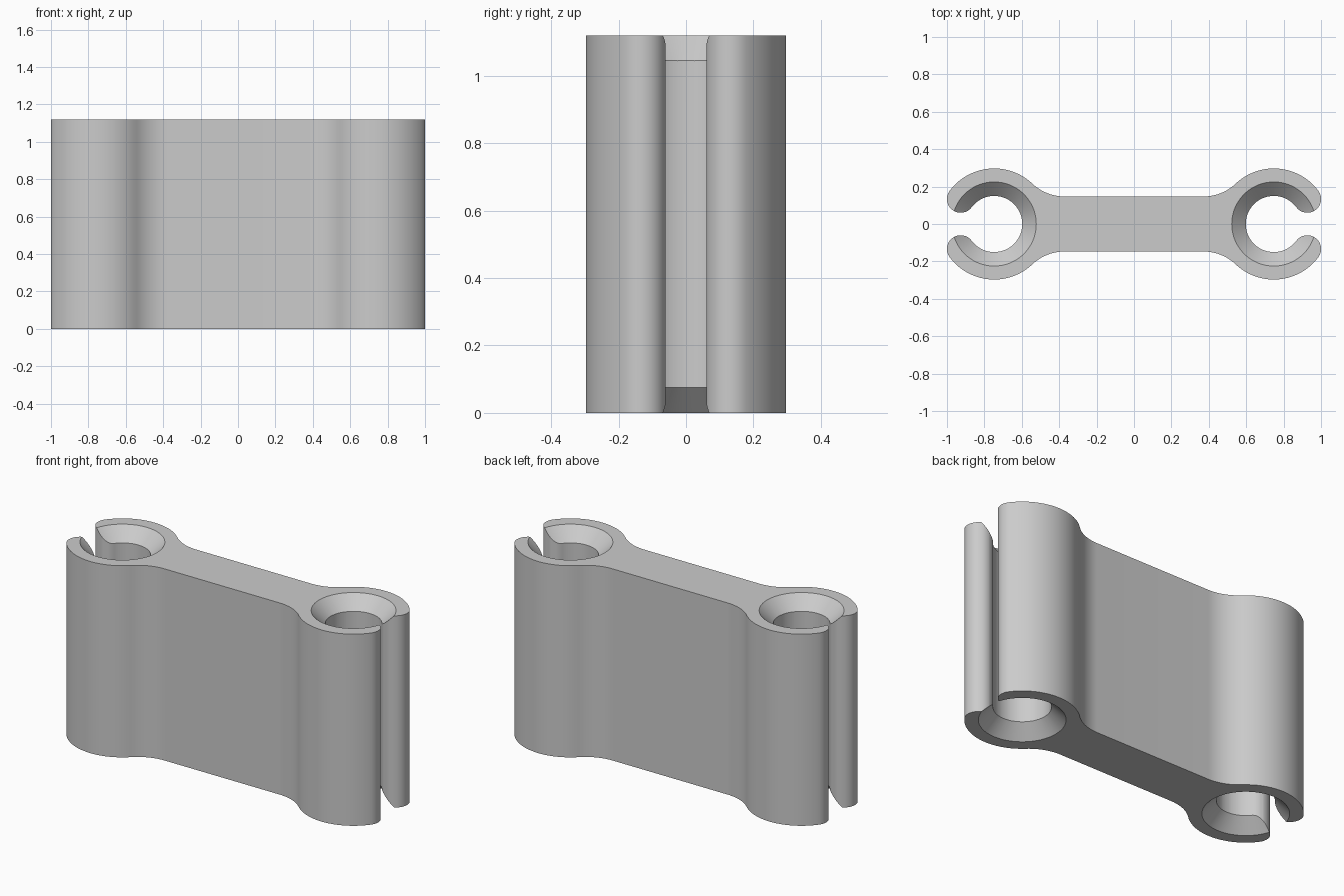
import bpy, bmesh, math
from mathutils import Vector

if "Cube" in bpy.data.objects:
    bpy.data.objects.remove(bpy.data.objects["Cube"])

H = 1.12          # height
CX = 0.7475       # clip centre
R, B = 0.297, 0.15    # outer and bore radius
W = 0.147         # half width of the bar
F = 0.25          # fillet between bar and clip
C = 0.075         # bore chamfer

grey = bpy.data.materials.new("light_grey")
grey.diffuse_color = (0.6, 0.6, 0.6, 1)
grey.use_nodes = True
grey.node_tree.nodes["Principled BSDF"].inputs["Base Color"].default_value = grey.diffuse_color


def arc(cx, cy, r, a0, a1, n):
    return [(cx + r * math.cos(a0 + (a1 - a0) * i / n),
             cy + r * math.sin(a0 + (a1 - a0) * i / n)) for i in range(n + 1)]


# Quarter outline: bar fillet, outer clip wall, rounded lip, bore
fx = CX - math.sqrt((R + F) ** 2 - (W + F) ** 2)
fa = math.atan2(W + F, fx - CX)
tip_r, mid_r = (R - B) / 2, (R + B) / 2
tip_a = math.asin((0.06 + tip_r) / mid_r)
quarter = arc(fx, W + F, F, -math.pi / 2, fa - math.pi, 12)
quarter += arc(CX, 0, R, fa, tip_a, 28)[1:]
quarter += arc(CX + mid_r * math.cos(tip_a), mid_r * math.sin(tip_a),
               tip_r, tip_a, tip_a - math.pi, 16)[1:]
quarter += arc(CX, 0, B, tip_a, math.pi, 36)[1:]

# Mirror to the whole outline
half = quarter + [(x, -y) for x, y in reversed(quarter[:-1])]
outline = half + [(-x, -y) for x, y in half]

# Clip body extruded upward
bm = bmesh.new()
face = bm.faces.new([bm.verts.new((x, y, 0)) for x, y in outline])
ext = bmesh.ops.extrude_face_region(bm, geom=[face])
bmesh.ops.translate(bm, vec=Vector((0, 0, H)),
                    verts=[v for v in ext["geom"] if isinstance(v, bmesh.types.BMVert)])
bmesh.ops.recalc_face_normals(bm, faces=bm.faces)
mesh = bpy.data.meshes.new("double_clip")
bm.to_mesh(mesh)
bm.free()
body = bpy.data.objects.new("double_clip", mesh)
bpy.context.collection.objects.link(body)
mesh.materials.append(grey)

# Countersinks at both ends of each bore
cutters = []
e = 0.01
for side in (-1, 1):
    for top in (False, True):
        big, small = B + C + e, B - e
        bpy.ops.mesh.primitive_cone_add(
            vertices=72, radius1=small if top else big, radius2=big if top else small,
            depth=C + 2 * e, location=(side * CX, 0, H - C / 2 if top else C / 2))
        cut = bpy.context.object
        cut.name = "countersink_cutter"
        cut.data.materials.append(grey)
        cut.hide_render = True
        mod = body.modifiers.new("countersink", "BOOLEAN")
        mod.operation, mod.solver, mod.object = "DIFFERENCE", "EXACT", cut
        cutters.append(cut)

bpy.ops.object.select_all(action="DESELECT")
body.select_set(True)
bpy.context.view_layer.objects.active = body
for mod in list(body.modifiers):
    bpy.ops.object.modifier_apply(modifier=mod.name)
for cut in cutters:
    bpy.data.objects.remove(cut, do_unlink=True)
bpy.ops.object.shade_smooth_by_angle(angle=math.radians(30))
